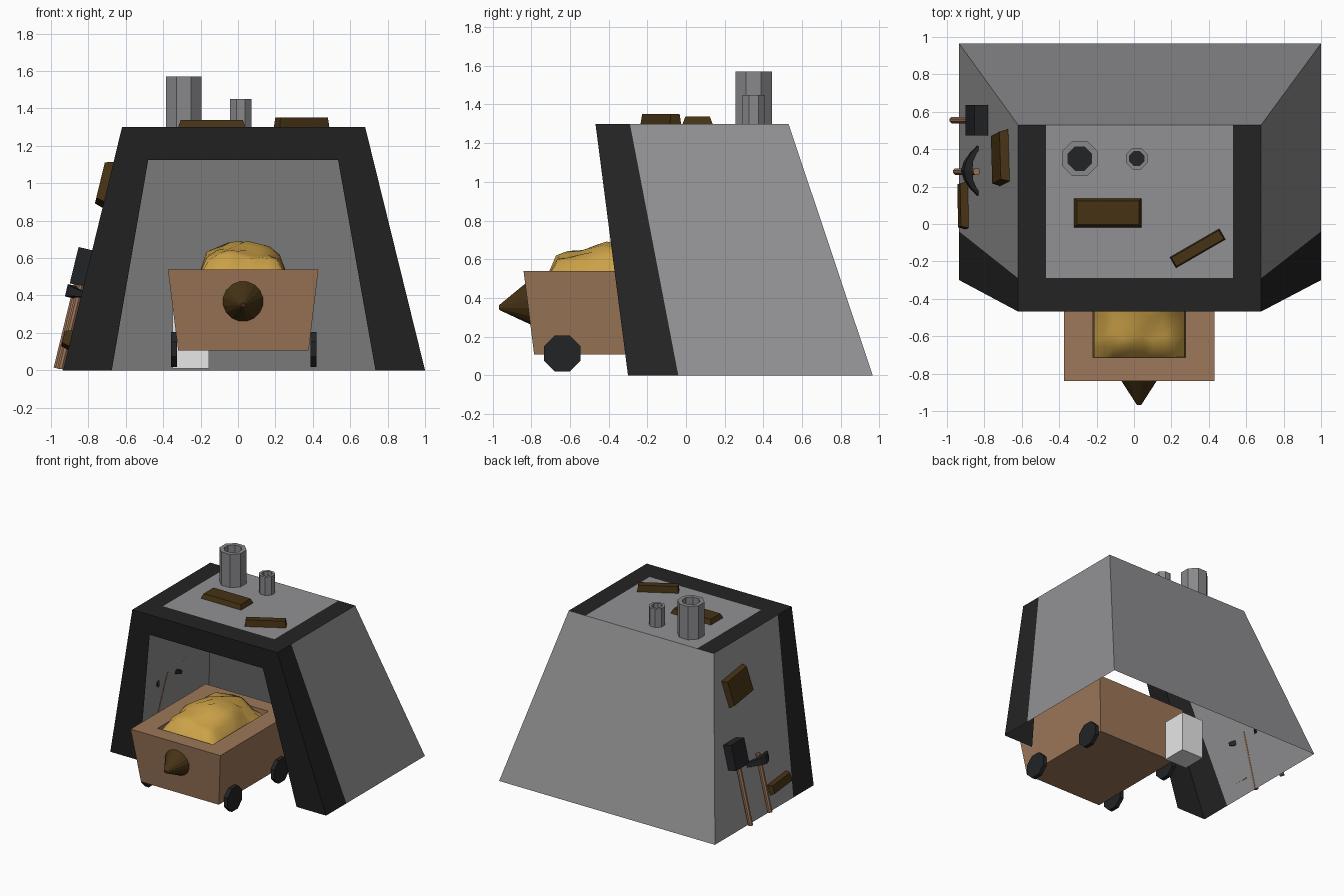
import bpy, bmesh, math, random
from mathutils import Matrix, Vector

if "Cube" in bpy.data.objects:
    bpy.data.objects.remove(bpy.data.objects["Cube"])

random.seed(4)

def mat(name, r, g, b):
    m = bpy.data.materials.new(name)
    m.diffuse_color = (r, g, b, 1)
    m.use_nodes = True
    m.node_tree.nodes["Principled BSDF"].inputs["Base Color"].default_value = m.diffuse_color
    return m

GREY = mat("wall grey", .285, .285, .295)
DARK = mat("frame charcoal", .017, .017, .017)
PIPE = mat("pipe grey", .25, .25, .26)
WOOD = mat("cart wood", .34, .185, .10)
BROWN = mat("dark brown", .06, .032, .007)
GOLD = mat("gold ore", .60, .36, .065)
IRON = mat("black iron", .016, .017, .019)
WHITE = mat("white", .8, .8, .8)

def finish(name, bm, *mats, recalc=True):
    if recalc:
        bmesh.ops.recalc_face_normals(bm, faces=bm.faces)
    me = bpy.data.meshes.new(name)
    bm.to_mesh(me)
    bm.free()
    for m in mats:
        me.materials.append(m)
    ob = bpy.data.objects.new(name, me)
    bpy.context.collection.objects.link(ob)
    return ob

def loft(name, rings, m, closed=False):
    """Skin a list of equal-length point rings, capping first and last."""
    bm = bmesh.new()
    vs = [[bm.verts.new(p) for p in r] for r in rings]
    n = len(vs[0])
    for a, b in zip(vs, vs[1:] + (vs[:1] if closed else [])):
        for i in range(n):
            bm.faces.new((a[i], a[(i + 1) % n], b[(i + 1) % n], b[i]))
    if not closed:
        bm.faces.new(vs[0])
        bm.faces.new(vs[-1])
    return finish(name, bm, m)

def rect(x0, x1, y0, y1, z):
    return [(x0, y0, z), (x1, y0, z), (x1, y1, z), (x0, y1, z)]

def circle(r, z, n, c=(0, 0)):
    return [(c[0] + r * math.cos((i + .5) * math.tau / n),
             c[1] + r * math.sin((i + .5) * math.tau / n), z) for i in range(n)]

def block(name, w, l, t, matrix, m, inset=0, z0=0):
    a, b, i = w / 2, l / 2, inset
    ob = loft(name, [rect(-a, a, -b, b, z0), rect(-a + i, a - i, -b + i, b - i, z0 + t)], m)
    ob.data.transform(matrix)
    return ob

def rod(name, r0, r1, length, n, matrix, m):
    ob = loft(name, [circle(r0, 0, n), circle(r1, length, n)], m)
    ob.data.transform(matrix)
    return ob

# --- Hut shell: thin open sheet, faces chosen grey or charcoal
H = 1.3
BX, TX = (-.935, 1.0), (-.62, .68)      # bottom / top sides
FB, FT = -.30, -.468                    # front edge bottom / top
bm = bmesh.new()

def face(pts, idx):
    bm.faces.new([bm.verts.new(p) for p in pts]).material_index = idx

for s in (0, 1):                        # side walls with dark front band
    for yb0, yb1, yt0, yt1, idx in ((FB, -.04, FT, -.29, 1), (-.04, .965, -.29, .53, 0)):
        face([(BX[s], yb0, 0), (BX[s], yb1, 0), (TX[s], yt1, H), (TX[s], yt0, H)], idx)
face([(BX[0], .965, 0), (BX[1], .965, 0), (TX[1], .53, H), (TX[0], .53, H)], 0)
# roof: grey panel framed by dark strips
face(rect(-.47, .53, -.29, .53, H), 0)
face(rect(TX[0], TX[1], FT, -.29, H), 1)
face(rect(TX[0], -.47, -.29, .53, H), 1)
face(rect(.53, TX[1], -.29, .53, H), 1)
# front frame around the doorway
zi = 1.125
yi = FB + (FT - FB) * zi / H
IB, IT = (-.675, .735), (-.48, .535)
for s in (0, 1):
    face([(BX[s], FB, 0), (IB[s], FB, 0), (IT[s], yi, zi), (TX[s], FT, H)], 1)
face([(IT[0], yi, zi), (IT[1], yi, zi), (TX[1], FT, H), (TX[0], FT, H)], 1)
bmesh.ops.remove_doubles(bm, verts=bm.verts, dist=1e-4)
finish("hut_shell", bm, GREY, DARK)

# --- Chimney pipes with dark holes
for name, x, r, ri, top in (("large_chimney", -.29, .102, .068, 1.57),
                            ("small_chimney", .015, .062, .041, 1.45)):
    c = (x, .35)
    loft(name, [circle(r, H, 8, c), circle(r, top, 8, c),
                circle(ri, top, 8, c), circle(ri, H, 8, c)], PIPE, closed=True)
    loft(name + "_soot", [circle(ri, H + .002, 8, c), circle(ri, H + .008, 8, c)], IRON)

# --- Roof planks
T = Matrix.Translation
block("roof_plank_a", .36, .155, .037, T((-.14, .06, H)), BROWN, .014)
block("roof_plank_b", .305, .066, .052, T((.34, -.13, H)) @ Matrix.Rotation(math.radians(30), 4, 'Z'),
      BROWN, .006)

# --- Left wall frame: local x = -y, local y = up the slope, local z = outwards
U = Vector((TX[0] - BX[0], 0, H)).normalized()
N = Vector((-U.z, 0, U.x))

def wall(y, up, out=0, spin=0):
    o = Vector((BX[0], y, 0)) + U * up + N * out
    X = Vector((0, -1, 0))
    R = Matrix((X, U, N)).transposed().to_4x4()
    return T(o) @ R @ Matrix.Rotation(math.radians(spin), 4, 'Z')

block("wall_plank_high", .28, .22, .045, wall(.355, 1.02, 0, 7), BROWN, .012)
block("wall_plank_low", .25, .085, .04, wall(.10, .165, 0, 5), BROWN, .010)

# --- Tools leaning on the left wall
UP = Matrix.Rotation(-math.pi / 2, 4, 'X')      # turns z to local up-slope
rod("hammer_handle", .019, .019, .47, 8, wall(.555, .002, .035) @ UP, WOOD)
block("hammer_head", .165, .20, .075, wall(.555, .56, 0), IRON)
rod("pickaxe_handle", .019, .019, .46, 8, wall(.28, .004, .016) @ UP, WOOD)
rings = []
for i in range(7):
    t = i / 3 - 1
    h = .034 * (1 - .6 * abs(t))
    x, z = .147 * t, .06 - .085 * t * t
    rings.append([(x, -h, z - h * .7), (x, h, z - h * .7), (x, h, z + h * .7), (x, -h, z + h * .7)])
loft("pickaxe_head", rings, IRON).data.transform(wall(.285, .42))

# --- Cart body: tapered box with a sunken well
loft("cart_body", [rect(-.32, .378, -.785, .065, .107), rect(-.375, .43, -.84, .12, .54),
                   rect(-.22, .275, -.715, -.005, .54), rect(-.215, .27, -.71, -.01, .46)], WOOD)

# --- Cart nose cone, square to the sloping front
tilt = Vector((0, -1, -.127)).to_track_quat('Z', 'Y').to_matrix().to_4x4()
rod("cart_nose", .118, .012, .165, 16, T((.027, -.803, .37)) @ tilt, BROWN)

# --- Cart wheels
for side, x in (("left", -.357), ("right", .388)):
    for end, y in (("front", -.64), ("rear", -.04)):
        rod(f"{end}_{side}_wheel", .101, .101, .032, 8,
            T((x, y, .112)) @ Matrix.Rotation(math.pi / 2, 4, 'Y'), IRON)

# --- Ore heap: lumpy mound over the well
bumps = [(.02, -.36, .19, .24, .28), (-.05, -.55, .145, .17, .2), (.13, -.55, .12, .16, .2),
         (.0, -.18, .15, .22, .2)]
bm = bmesh.new()
bmesh.ops.create_grid(bm, x_segments=9, y_segments=12, size=1)
for v in bm.verts:
    u, w = v.co.x, v.co.y
    x, y = .0275 + .242 * u, -.36 + .365 * w
    h = max(a * max(0, 1 - ((x - cx) / (rx * 1.1)) ** 2 - ((y - cy) / (ry * 1.1)) ** 2) ** .6
            for cx, cy, a, rx, ry in bumps)
    edge = max(abs(u), abs(w)) > .99
    j = 0 if edge else .012
    v.co = (x + random.uniform(-j, j), y + random.uniform(-j, j),
            .495 if edge else .50 + h + random.uniform(-j, j) * .8)
ore = finish("ore_heap", bm, GOLD)
ore.data.polygons.foreach_set("use_smooth", [True] * len(ore.data.polygons))

# --- Pale crate behind the cart
block("pale_crate", .197, .195, .32, T((-.253, .277, .01)), WHITE)
